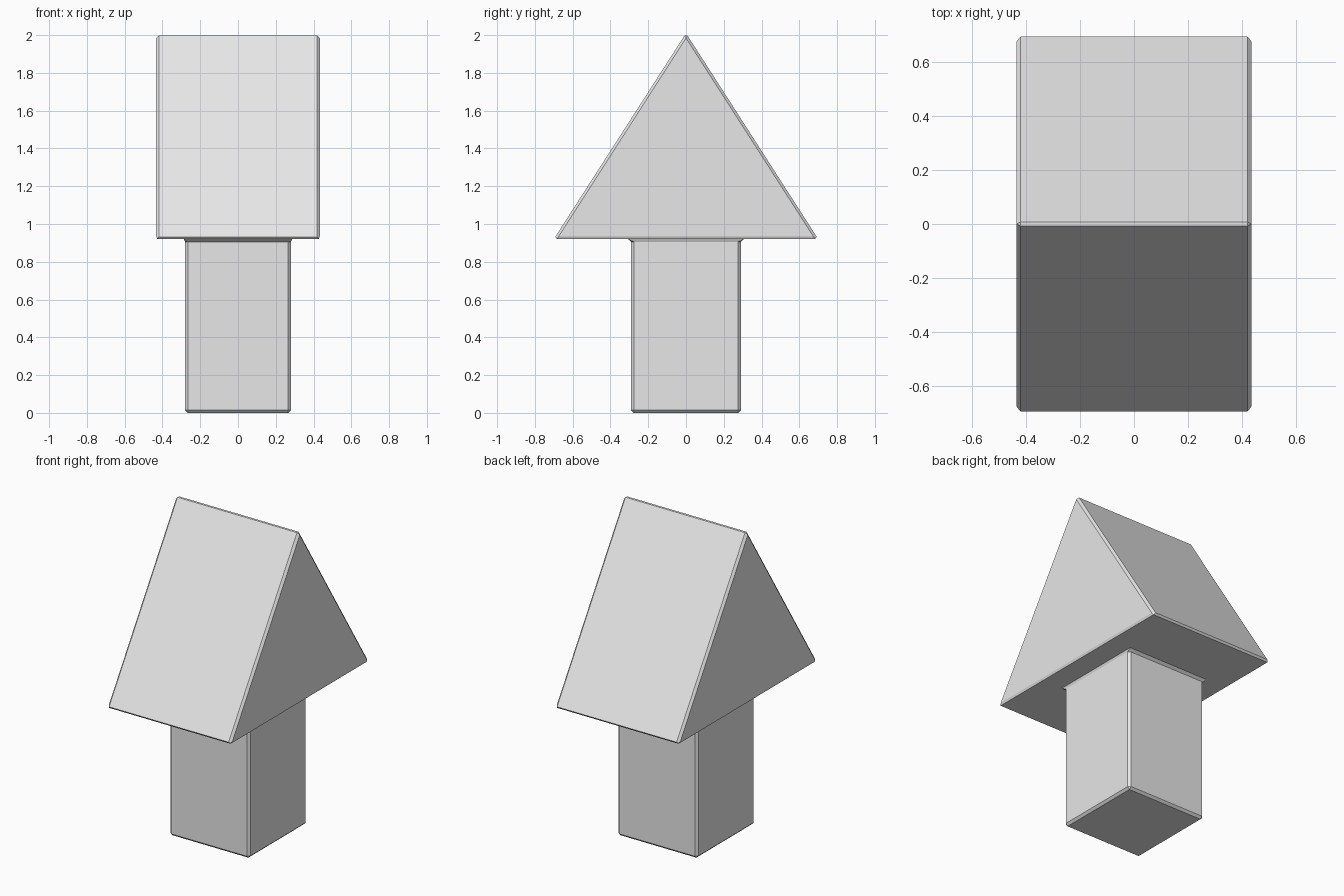
import bpy
import bmesh
from math import copysign, radians

default_cube = bpy.data.objects.get("Cube")
if default_cube:
    bpy.data.objects.remove(default_cube, do_unlink=True)

# Main dimensions
HEAD_X, HEAD_Y = 0.433, 0.70
SHAFT_X, SHAFT_Y = 0.28, 0.29
JOIN_Z, TOP_Z = 0.92, 2.01
BEVEL = 0.014

# Plain grey material
grey = bpy.data.materials.new("light_grey")
grey.use_nodes = True
colour = (0.8, 0.8, 0.8, 1)
grey.diffuse_color = colour
for node in grey.node_tree.nodes:
    if node.type == "BSDF_PRINCIPLED":
        node.inputs["Base Color"].default_value = colour

bm = bmesh.new()

# Triangular head, extruded sideways
profile = [(-HEAD_Y, JOIN_Z), (HEAD_Y, JOIN_Z), (0, TOP_Z)]
side = bm.faces.new([bm.verts.new((-HEAD_X, y, z)) for y, z in profile])
extruded = bmesh.ops.extrude_face_region(bm, geom=[side], use_keep_orig=True)
new_verts = [g for g in extruded["geom"] if isinstance(g, bmesh.types.BMVert)]
bmesh.ops.translate(bm, vec=(2 * HEAD_X, 0, 0), verts=new_verts)
bmesh.ops.recalc_face_normals(bm, faces=bm.faces[:])

# Square shaft, pulled down from the underside of the head
underside = next(f for f in bm.faces if f.normal.z < -0.9)
bmesh.ops.inset_individual(bm, faces=[underside], thickness=0.1)
for v in underside.verts:
    v.co.x = copysign(SHAFT_X, v.co.x)
    v.co.y = copysign(SHAFT_Y, v.co.y)
shaft = bmesh.ops.extrude_discrete_faces(bm, faces=[underside])["faces"][0]
bmesh.ops.translate(bm, vec=(0, 0, -JOIN_Z), verts=shaft.verts[:])
bmesh.ops.recalc_face_normals(bm, faces=bm.faces[:])

mesh = bpy.data.meshes.new("arrow_block")
bm.to_mesh(mesh)
bm.free()
mesh.materials.append(grey)
arrow = bpy.data.objects.new("arrow_block", mesh)
bpy.context.collection.objects.link(arrow)

# Narrow chamfer on every edge, including the join
bevel = arrow.modifiers.new("chamfer", "BEVEL")
bevel.width = BEVEL
bevel.segments = 1
bevel.limit_method = "ANGLE"
bevel.angle_limit = radians(30)
